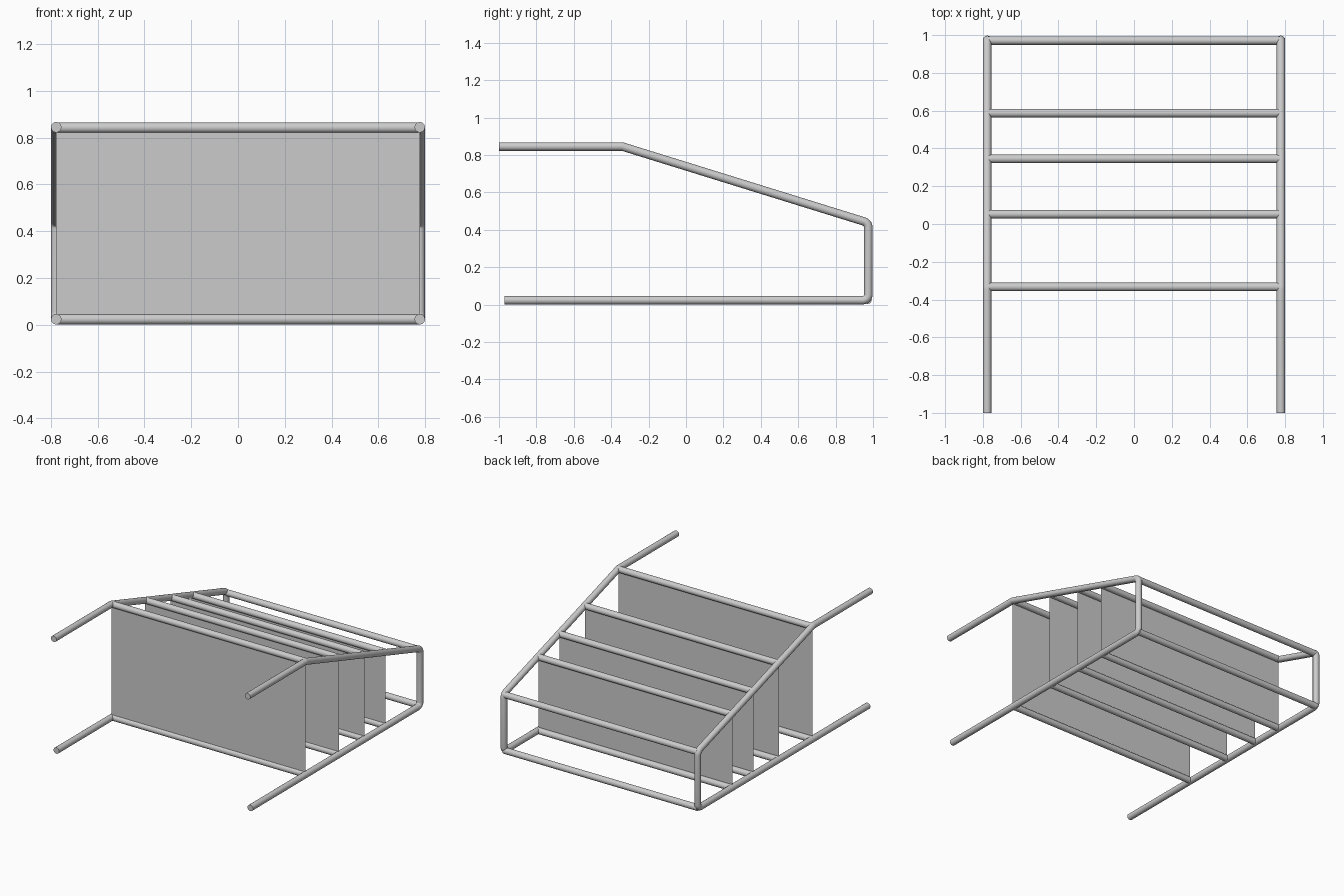
import bpy
import math
from mathutils import Vector

if "Cube" in bpy.data.objects:
    bpy.data.objects.remove(bpy.data.objects["Cube"])

R = 0.0225          # tube radius
X = 0.7775          # side frame offset
Z0 = 0.0235         # lower rail height
TOP = 0.845         # upper rail height
YB = 0.975          # back of the frame
YK = -0.34          # where the upper rail starts to slope
SLOPE = -0.31


def rail_z(y):
    return TOP + SLOPE * max(0.0, y - YK)


def fillet(prev, corner, nxt, r, n=6):
    """Points of a round arc replacing a corner."""
    a, b = (prev - corner).normalized(), (nxt - corner).normalized()
    half = a.angle(b) / 2
    centre = corner + (a + b).normalized() * (r / math.sin(half))
    p = corner + a * (r / math.tan(half)) - centre
    q = corner + b * (r / math.tan(half)) - centre
    sweep = p.angle(q)
    return [centre + (p * math.sin((1 - i / n) * sweep) + q * math.sin(i / n * sweep))
            / math.sin(sweep) for i in range(n + 1)]


def tube(name, pts):
    cu = bpy.data.curves.new(name, 'CURVE')
    cu.dimensions = '3D'
    cu.bevel_depth = R
    cu.bevel_resolution = 6
    cu.use_fill_caps = True
    sp = cu.splines.new('POLY')
    sp.points.add(len(pts) - 1)
    for p, co in zip(sp.points, pts):
        p.co = (*co, 1)
    ob = bpy.data.objects.new(name, cu)
    bpy.context.collection.objects.link(ob)
    bpy.ops.object.select_all(action='DESELECT')
    ob.select_set(True)
    bpy.context.view_layer.objects.active = ob
    bpy.ops.object.convert(target='MESH')
    bpy.ops.object.shade_smooth_by_angle(angle=math.radians(35))


def panel(name, y, z1):
    me = bpy.data.meshes.new(name)
    me.from_pydata([(-X, y, Z0), (X, y, Z0), (X, y, z1), (-X, y, z1)], [], [(0, 1, 2, 3)])
    bpy.context.collection.objects.link(bpy.data.objects.new(name, me))


# Bent side frames
for side, s in (("left", -1), ("right", 1)):
    c = [Vector((s * X, y, z)) for y, z in
         ((-1, TOP), (YK, TOP), (YB, rail_z(YB)), (YB, Z0), (-0.97, Z0))]
    path = [c[0]]
    for i, r in ((1, 0.04), (2, 0.035), (3, 0.03)):
        path += fillet(c[i - 1], c[i], c[i + 1], r)
    tube(side + "_side_frame", path + [c[4]])

# Cross bars, upper and lower, with hanging panels between them
for i, y in enumerate((YK, 0.045, 0.338, 0.58)):
    yb = y + 0.007
    for level, z in (("upper", rail_z(yb)), ("lower", Z0)):
        tube(f"{level}_cross_bar_{i + 1}", [(-X, yb, z), (X, yb, z)])
    panel(f"divider_panel_{i + 1}", y, rail_z(y))

# Back bars joining the rounded corners
tube("upper_back_bar", [(-X, 0.971, 0.430), (X, 0.971, 0.430)])
tube("lower_back_bar", [(-X, 0.971, 0.026), (X, 0.971, 0.026)])
